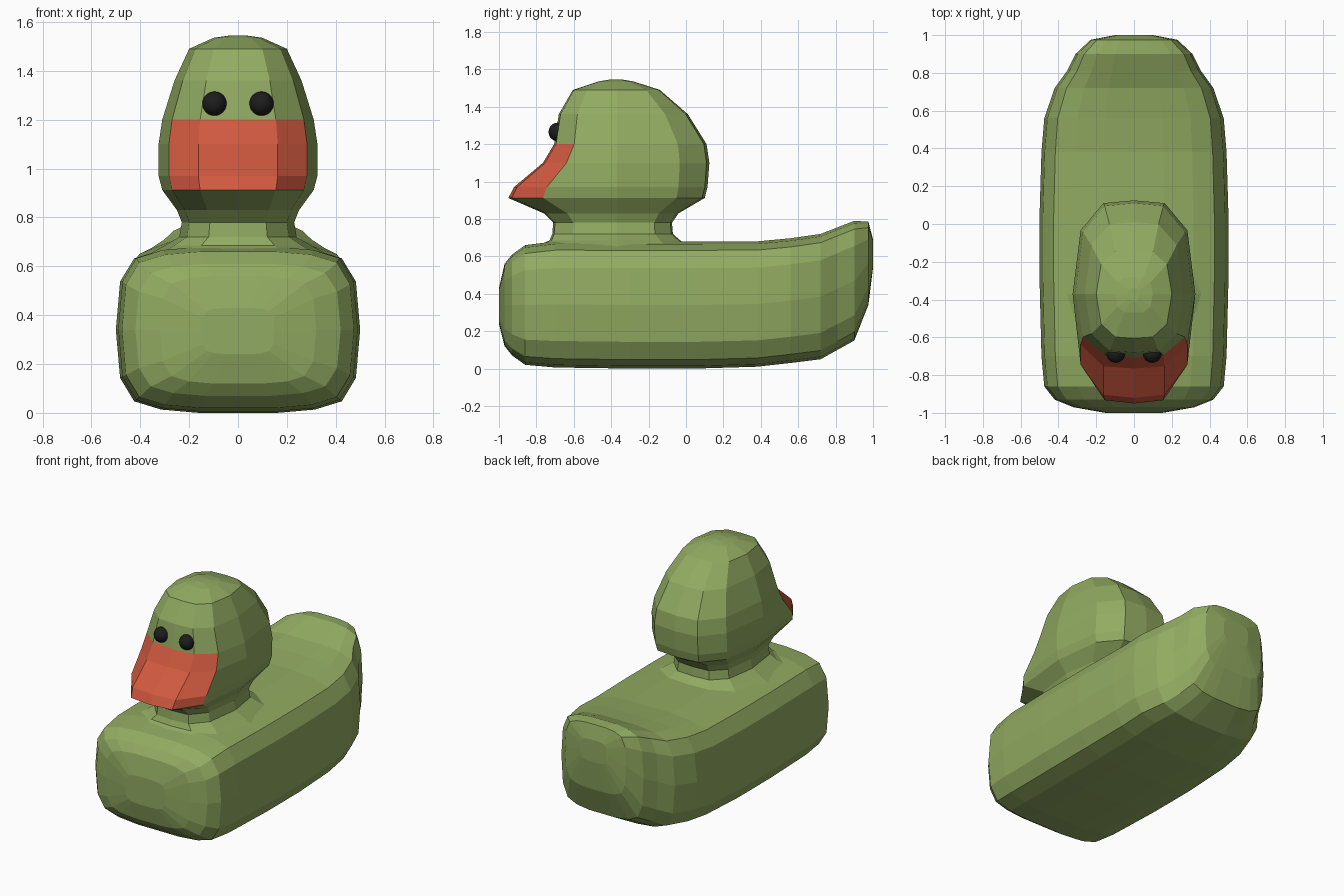
import bpy, bmesh

if "Cube" in bpy.data.objects:
    bpy.data.objects.remove(bpy.data.objects["Cube"])


def material(name, rgb):
    m = bpy.data.materials.new(name)
    m.diffuse_color = (*rgb, 1)
    m.use_nodes = True
    m.node_tree.nodes["Principled BSDF"].inputs["Base Color"].default_value = m.diffuse_color
    return m


green = material("green", (0.285, 0.405, 0.12))
red = material("orange_red", (0.63, 0.10, 0.05))
black = material("black", (0.012, 0.012, 0.012))


def full_ring(quarter):
    """Mirror a quarter outline, from (0, 1) to (1, 0), into a closed loop."""
    half = quarter + [(x, -v) for x, v in quarter[-2::-1]]
    return half + [(-x, v) for x, v in half[-2:0:-1]]


def loft(name, rings, mats, paint=None):
    """Join rings of points with quads and cap both ends."""
    bm = bmesh.new()
    loops = [[bm.verts.new(p) for p in r] for r in rings]
    n = len(loops[0])
    for a, b in zip(loops, loops[1:]):
        for i in range(n):
            j = (i + 1) % n
            bm.faces.new((a[i], a[j], b[j], b[i]))
    bm.faces.new(loops[0])
    bm.faces.new(loops[-1])
    bmesh.ops.recalc_face_normals(bm, faces=bm.faces)
    if paint:
        for f in bm.faces:
            f.material_index = paint(f)
    me = bpy.data.meshes.new(name)
    bm.to_mesh(me)
    bm.free()
    for m in mats:
        me.materials.append(m)
    ob = bpy.data.objects.new(name, me)
    bpy.context.collection.objects.link(ob)
    return ob


# Body and upturned tail: sections along y as (y, half width, bottom, top)
body_outline = full_ring([(0, 1), (.32, 1), (.63, .96), (.85, .86), (.965, .58), (1, 0)])
body_sections = [
    (-1.0, .15, .24, .43), (-.97, .32, .12, .56), (-.93, .42, .07, .61),
    (-.86, .475, .02, .66), (-.70, .49, .006, .68), (-.30, .50, 0, .68),
    (.05, .50, 0, .68), (.38, .49, .01, .68), (.56, .475, .03, .697),
    (.72, .42, .05, .72), (.81, .355, .10, .755), (.90, .31, .15, .79),
    (.975, .23, .34, .785), (1.0, .10, .54, .69),
]
loft("body", [[(x * w, y, (b + t) / 2 + v * (t - b) / 2) for x, v in body_outline]
              for y, w, b, t in body_sections], [green])

# Head and neck: levels as (z, front y, back y, half width)
head_outline = full_ring([(0, 1), (.5, .97), (.87, .68), (1, 0)])
head_levels = [
    (.64, -.83, .04, .38), (.685, -.73, -.03, .30), (.72, -.715, -.07, .24),
    (.78, -.71, -.075, .23), (.83, -.76, -.04, .25), (.912, -.95, .10, .31),
    (.97, -.92, .115, .325), (1.10, -.765, .125, .325), (1.20, -.705, .11, .31),
    (1.36, -.68, .01, .26), (1.49, -.605, -.14, .20), (1.535, -.47, -.28, .10),
    (1.545, -.41, -.34, .03),
]


def head_ring(z, front, back, w):
    mid = -.37
    return [(x * w, mid + v * ((back - mid) if v > 0 else (mid - front)), z)
            for x, v in head_outline]


def beak_paint(face):
    c = face.calc_center_median()
    front_faces = all(v.co.y < -.5 for v in face.verts)
    return 1 if front_faces and .912 < c.z < 1.2 else 0


loft("head_and_beak", [head_ring(*s) for s in head_levels], [green, red], beak_paint)

# Eyes
for side, sx in (("left", 1), ("right", -1)):
    bpy.ops.mesh.primitive_uv_sphere_add(segments=24, ring_count=12, radius=.05,
                                         location=(sx * .096, -.685, 1.265))
    eye = bpy.context.object
    eye.name = side + "_eye"
    eye.data.materials.append(black)
    bpy.ops.object.shade_smooth()
